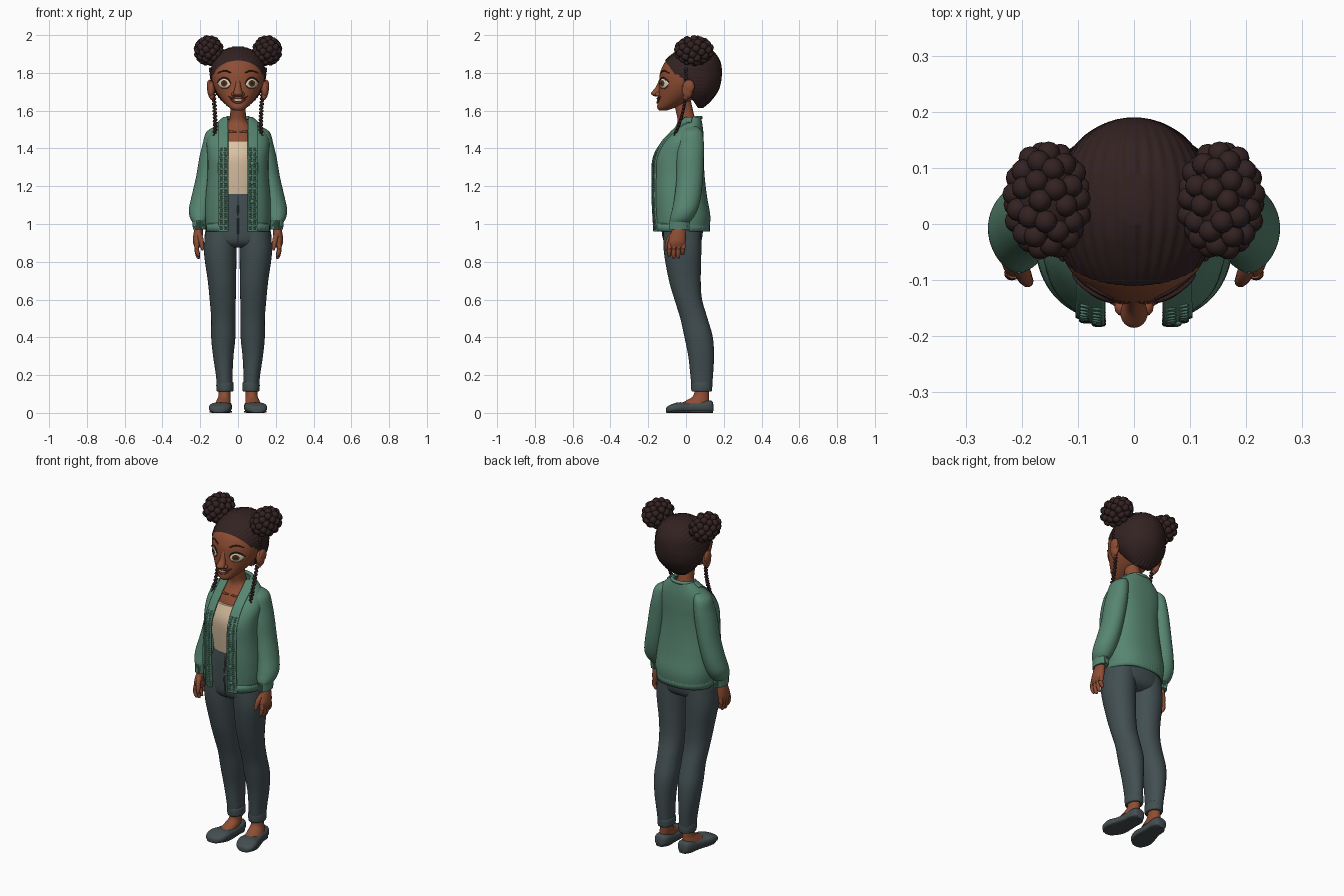
import bpy, bmesh, math
from mathutils import Vector, Matrix
from mathutils.bvhtree import BVHTree


def material(name, r, g, b):
    m = bpy.data.materials.new(name)
    m.diffuse_color = (r, g, b, 1)
    return m


SKIN = material("brown skin", 0.27, 0.075, 0.034)
HAIR = material("dark hair", 0.034, 0.016, 0.016)
KNIT = material("green knit", 0.095, 0.235, 0.165)
DENIM = material("grey trousers", 0.055, 0.078, 0.083)
SHOE = material("slate shoes", 0.058, 0.074, 0.08)
SHIRT = material("cream shirt", 0.72, 0.55, 0.37)
WHITE = material("eye white", 0.75, 0.66, 0.5)
IRIS = material("brown iris", 0.09, 0.035, 0.015)
LIPS = material("lips", 0.17, 0.04, 0.025)


def finish(name, bm, mats, mirror=False, thick=0, angle=50):
    bmesh.ops.recalc_face_normals(bm, faces=bm.faces)
    me = bpy.data.meshes.new(name)
    bm.to_mesh(me)
    bm.free()
    for m in mats if isinstance(mats, list) else [mats]:
        me.materials.append(m)
    me.shade_smooth()
    me.set_sharp_from_angle(angle=math.radians(angle))
    ob = bpy.data.objects.new(name, me)
    bpy.context.collection.objects.link(ob)
    if thick:
        mod = ob.modifiers.new("thickness", 'SOLIDIFY')
        mod.thickness, mod.offset = thick, 0
    if mirror:
        mod = ob.modifiers.new("mirror", 'MIRROR')
        mod.use_clip = mod.use_mirror_merge = False
    return ob


def spline(pts, sub):
    """Smooth curve through points of any dimension."""
    out = []
    for i in range(len(pts) - 1):
        a, b, c, d = (pts[max(0, min(len(pts) - 1, i + k))] for k in (-1, 0, 1, 2))
        for s in range(sub):
            t = s / sub
            out.append([q + 0.5 * t * (r - p + t * (2*p - 5*q + 4*r - s4 + t * (3*(q - r) + s4 - p)))
                        for p, q, r, s4 in zip(a, b, c, d)])
    return out + [list(pts[-1])]


def skin_rings(bm, rings, closed=True, cap=True):
    vs = [[bm.verts.new(p) for p in ring] for ring in rings]
    n = len(vs[0])
    for a, b in zip(vs, vs[1:]):
        for j in range(n if closed else n - 1):
            k = (j + 1) % n
            bm.faces.new((a[j], a[k], b[k], b[j]))
    if closed and cap:
        bm.faces.new(vs[0])
        bm.faces.new(vs[-1])


def loft(name, secs, mat, n=48, p=2, sub=5, axis='z', rib=(0, 0), arc=None, grow=0, edit=None, **kw):
    """Sections are (cx, cy, cz, rx, ry); arc=(inner, outer) x-widths leaves the front open."""
    rings = []
    for cx, cy, cz, rx, ry in spline(secs, sub):
        lo, hi = 0, 2 * math.pi * (n - 1) / n
        if arc:
            ang = [math.asin(min(1, w / rx) ** (p / 2)) for w in arc]
            lo, hi = ang[0], ang[1] if len(ang) > 1 else 2 * math.pi - ang[0]
        rx, ry = max(rx, .001) + grow, max(ry, .001) + grow
        ring = []
        for j in range(n):
            t = lo + (hi - lo) * j / (n - 1)
            k = 1 + rib[1] * math.cos(rib[0] * t)
            s, c = (math.copysign(abs(f) ** (2 / p), f) * k for f in (math.sin(t), math.cos(t)))
            ring.append((cx + rx * s, cy - ry * c, cz) if axis == 'z' else (cx + rx * s, cy, cz - ry * c))
        rings.append(ring)
    bm = bmesh.new()
    skin_rings(bm, rings, not arc)
    if edit:
        edit(bm)
    return finish(name, bm, mat, **kw)


def span(secs):
    """(y front, y back, z, half width) -> loft sections."""
    return [(0, (f + b) / 2, z, w, (b - f) / 2) for f, b, z, w in secs]


def tube(name, pts, mat, n=10, sub=4, **kw):
    path = spline(pts, sub)
    rings = []
    for i, (x, y, z, r) in enumerate(path):
        d = Vector(path[min(i + 1, len(path) - 1)][:3]) - Vector(path[max(i - 1, 0)][:3])
        q = d.to_track_quat('Z', 'Y')
        rings.append([Vector((x, y, z)) + q @ Vector((r * math.cos(6.28319 * j / n), r * math.sin(6.28319 * j / n), 0))
                      for j in range(n)])
    bm = bmesh.new()
    skin_rings(bm, rings)
    return finish(name, bm, mat, **kw)


def balls(name, items, mat, u=12, v=8, **kw):
    bm = bmesh.new()
    for loc, scale in items:
        bmesh.ops.create_uvsphere(bm, u_segments=u, v_segments=v, radius=1,
                                  matrix=Matrix.LocRotScale(Vector(loc), None, Vector(scale)))
    return finish(name, bm, mat, **kw)


# head and face
head = loft("head", span([(-.14, -.105, 1.60, .02), (-.152, -.06, 1.615, .045), (-.15, .02, 1.65, .08),
                          (-.145, .09, 1.70, .115), (-.142, .12, 1.75, .134), (-.137, .13, 1.80, .138),
                          (-.116, .13, 1.85, .128), (-.078, .12, 1.89, .105), (-.03, .09, 1.92, .065)]), SKIN, n=64)


def front_of(ob):
    tree = BVHTree.FromPolygons([v.co for v in ob.data.vertices], [p.vertices for p in ob.data.polygons])
    return lambda x, z: tree.ray_cast(Vector((x, -1, z)), Vector((0, 1, 0)))[0].y


face_y = front_of(head)


def patch(name, x0, z0, rings, mats, **kw):
    """Thin plate laid on the face; rings are (half width, half height, lift, material)."""
    bm, n, prev = bmesh.new(), 32, None
    for a, b, lift, mi in rings:
        pts = [(x0 + a * math.cos(6.28319 * j / n), z0 + b * math.sin(6.28319 * j / n)) for j in range(n)]
        cur = [bm.verts.new((x, face_y(x, z) - lift, z)) for x, z in pts]
        if prev:
            for j in range(n):
                k = (j + 1) % n
                bm.faces.new((prev[j], prev[k], cur[k], cur[j])).material_index = mi
        else:
            bm.faces.new(cur).material_index = mi
        prev = cur
    return finish(name, bm, mats, **kw)


def on_face(pts, lift=.001):
    return [(x, face_y(x, z) - lift, z, r) for x, z, r in pts]


patch("eyes", .073, 1.745, [(.008, .008, .008, 2), (.017, .017, .007, 1), (.025, .022, .005, 0),
                            (.031, .026, .003, 0), (.033, .028, -.002, 0)], [WHITE, IRIS, HAIR], mirror=True)
tube("upper_lashes", on_face([(.038, 1.743, .002), (.052, 1.766, .004), (.075, 1.774, .004),
                              (.097, 1.764, .004), (.109, 1.748, .002)], .003), HAIR, mirror=True)
tube("lower_lids", on_face([(.04, 1.738, .002), (.058, 1.720, .003), (.085, 1.719, .003), (.105, 1.738, .002)]),
     SKIN, mirror=True)
tube("eyebrows", on_face([(.038, 1.800, .003), (.07, 1.812, .004), (.108, 1.798, .002)]), HAIR, mirror=True)
patch("mouth", 0, 1.656, [(.012, .003, .003, 0), (.03, .008, .002, 0), (.036, .011, -.001, 0)], LIPS)
patch("teeth", 0, 1.657, [(.012, .005, .005, 0), (.02, .007, .003, 0)], WHITE)
tube("upper_lip", on_face([(-.052, 1.675, .002), (-.025, 1.667, .005), (0, 1.665, .006),
                           (.025, 1.667, .005), (.052, 1.675, .002)]), LIPS)
tube("lower_lip", on_face([(-.045, 1.668, .002), (-.022, 1.648, .005), (0, 1.643, .006),
                           (.022, 1.648, .005), (.045, 1.668, .002)]), LIPS)
loft("nose", [(0, -.128, 1.77, .012, .012), (0, -.142, 1.725, .016, .018), (0, -.158, 1.695, .024, .026),
              (0, -.157, 1.682, .022, .022), (0, -.15, 1.674, .012, .012)], SKIN, n=24)
balls("nostrils", [((.021, -.148, 1.687), (.014, .016, .012))], SKIN, mirror=True)
balls("ears", [((.142, .008, 1.712), (.02, .03, .048)), ((.152, .015, 1.728), (.013, .03, .036)),
               ((.138, 0, 1.676), (.013, .016, .02))], SKIN, 24, 16, mirror=True)


# hair with rows combed from front to back, cut along a slanted hairline
def comb(bm):
    for v in bm.verts:
        phi = math.atan2(v.co.x, v.co.z - 1.76)
        v.co += Vector((v.co.x, 0, v.co.z - 1.76)).normalized() * .0018 * math.cos(44 * phi)
    bmesh.ops.bisect_plane(bm, geom=bm.verts[:] + bm.edges[:] + bm.faces[:], plane_co=(0, -.11, 1.865),
                           plane_no=(0, .245, .17), clear_inner=True)


loft("hair", span([(.02, .09, 1.615, .045), (0, .13, 1.65, .085), (-.05, .168, 1.70, .124), (-.1, .185, 1.75, .142),
                   (-.143, .19, 1.80, .146), (-.122, .185, 1.85, .137), (-.085, .165, 1.89, .115),
                   (-.04, .135, 1.92, .08), (.0, .09, 1.938, .03)]), HAIR, n=160, sub=7, edit=comb)

# buns made of curls on an egg-shaped core
bun = Vector((.155, .042, 1.918))
curls = [(bun, (.062, .088, .066))]
for i in range(52):
    h = 1 - 2 * (i + .5) / 52
    r, t = math.sqrt(1 - h * h), i * 2.39996
    curls.append((bun + Vector((.06 * r * math.cos(t), .087 * r * math.sin(t), .062 * h)), (.021, .021, .021)))
balls("hair_buns", curls, HAIR, mirror=True)

# thin hanging braids
path = spline([(.142, .0, 1.82), (.130, 0, 1.70), (.122, -.02, 1.58), (.122, -.062, 1.46), (.126, -.112, 1.32)], 13)
balls("braids", [((x + .004 * (-1) ** i, y, z), (.0085, .0085, .0085)) for i, (x, y, z) in enumerate(path)],
      HAIR, 8, 6, mirror=True)

# neck, chest and shirt
loft("neck_and_chest", [(0, -.02, 1.65, .042, .046), (0, -.006, 1.59, .041, .046), (0, .003, 1.55, .046, .048),
                        (0, .005, 1.52, .07, .058), (0, -.005, 1.48, .105, .078), (0, -.015, 1.43, .12, .092),
                        (0, -.02, 1.36, .12, .1)], SKIN)
tube("collar_bones", [(.008, -.075, 1.487, .004), (.04, -.076, 1.490, .006), (.08, -.05, 1.495, .004)], SKIN, mirror=True)
loft("shirt", [(0, -.018, 1.44, .122, .098), (0, -.025, 1.36, .128, .118), (0, -.03, 1.27, .125, .108),
               (0, -.03, 1.16, .118, .092)], SHIRT, p=2.3)

# cardigan: body, hem, front bands, neckband, buttons
body = span([(-.165, .118, .96, .162), (-.169, .125, 1.04, .172), (-.174, .108, 1.14, .168), (-.174, .095, 1.25, .158),
             (-.168, .09, 1.35, .157), (-.125, .09, 1.43, .162), (-.075, .088, 1.485, .145),
             (-.035, .083, 1.525, .11), (-.008, .076, 1.562, .068)])
loft("cardigan_body", body, KNIT, n=80, p=2.4, arc=(.055,), thick=.008)
loft("cardigan_hem", [(*body[0][:2], z, .163, .1415) for z in (.96, 1.005)], KNIT, n=240, p=2.4, sub=2, arc=(.055,),
     rib=(80, .006), grow=.003, thick=.01)
band = loft("front_bands", body, KNIT, n=12, p=2.4, sub=10, arc=(.05, .098), grow=.006, thick=.012, mirror=True)
tube("neckband", [(-.066, .02, 1.555, .01), (-.05, .06, 1.562, .01), (0, .078, 1.563, .01),
                  (.05, .06, 1.562, .01), (.066, .02, 1.555, .01)], KNIT)
band_y = front_of(band)
balls("buttons", [((.074, band_y(.074, z) - .007, z), (.011, .005, .011)) for z in (1.32, 1.22, 1.12, 1.02)], KNIT)
ribs = []
for i in range(38):
    z = .975 + i * .0115
    ribs += [((x, band_y(x, z) - .005, z), (.013, .004, .0045)) for x in (.063, .085)]
balls("band_ribs", ribs, KNIT, 8, 6, mirror=True)

# sleeves and cuffs
loft("sleeves", [(.105, .03, 1.515, .02, .03), (.127, .028, 1.485, .042, .058), (.138, .025, 1.42, .05, .07),
                 (.149, .022, 1.35, .056, .072), (.166, .02, 1.25, .056, .07), (.186, .01, 1.15, .059, .07),
                 (.2, -.005, 1.08, .06, .068), (.204, -.022, 1.035, .051, .062), (.205, -.034, 1.01, .036, .053)],
     KNIT, mirror=True)
loft("sleeve_cuffs", [(.205, -.033, 1.022, .037, .054), (.206, -.036, .97, .032, .052)], KNIT, n=120, sub=2,
     rib=(30, .02), mirror=True)

# hands
loft("palms", [(.206, -.036, .985, .022, .032), (.211, -.042, .945, .025, .041), (.215, -.048, .905, .024, .046),
               (.215, -.05, .875, .014, .04)], SKIN, n=24, mirror=True)
for i, tip in enumerate((.828, .816, .818, .835)):
    y = -.086 + i * .024
    tube(f"finger_{i + 1}", [(.215, y, .9, .012), (.219, y - .002, .868, .0125), (.213, y - .003, tip + .015, .0105),
                             (.207, y - .002, tip + .003, .007), (.206, y - .002, tip, .001)], SKIN, mirror=True)
tube("thumbs", [(.205, -.07, .945, .015), (.196, -.092, .915, .014), (.190, -.102, .88, .011),
                (.188, -.104, .862, .006), (.188, -.104, .859, .001)], SKIN, mirror=True)

# trousers
loft("trouser_hips", [(0, -.028, 1.185, .112, .088), (0, -.026, 1.1, .132, .098), (0, -.018, 1.0, .164, .107),
                      (0, -.018, .93, .177, .104), (0, -.018, .895, .165, .09), (0, -.018, .875, .12, .06)],
     DENIM, p=2.3)
loft("waistband", [(0, -.028, z, .114, .09) for z in (1.145, 1.187)], DENIM, p=2.3, sub=2, grow=.002)
tube("fly_seam", [(0, -.118, 1.145, .004), (0, -.127, 1.06, .004), (0, -.124, .95, .004), (0, -.112, .9, .003)], DENIM)
loft("trouser_legs", [(.088, -.02, .97, .084, .1), (.094, -.018, .85, .086, .099), (.085, -.006, .7, .075, .084),
                      (.081, .012, .6, .069, .073), (.078, .042, .5, .064, .072), (.078, .067, .4, .064, .075),
                      (.078, .08, .3, .054, .068), (.073, .083, .2, .044, .06), (.069, .083, .12, .041, .052)],
     DENIM, p=2.1, mirror=True)
loft("trouser_cuffs", [(.069, .083, .163, .042, .052), (.069, .083, .155, .046, .056), (.069, .083, .12, .045, .055),
                       (.069, .083, .113, .04, .05)], DENIM, sub=3, mirror=True)

# feet and flat shoes
loft("feet", [(.069, .085, .13, .032, .038), (.072, .08, .09, .032, .042), (.076, .062, .066, .037, .06),
              (.08, .045, .05, .04, .075)], SKIN, mirror=True)
loft("shoes", [(.076, .146, .026, .014, .012), (.076, .138, .032, .032, .03), (.076, .11, .033, .043, .033),
               (.079, .06, .029, .046, .029), (.085, .01, .027, .052, .027), (.093, -.04, .028, .06, .028),
               (.099, -.08, .022, .053, .022), (.102, -.1, .016, .033, .016), (.103, -.106, .012, .012, .01)],
     SHOE, p=2.6, axis='y', mirror=True)
loft("shoe_soles", [(.076, .143, .006, .02, .006), (.076, .11, .006, .041, .006), (.079, .06, .006, .044, .006),
                    (.093, -.04, .006, .058, .006), (.102, -.1, .006, .03, .006)], SHOE, p=4, axis='y', mirror=True)
